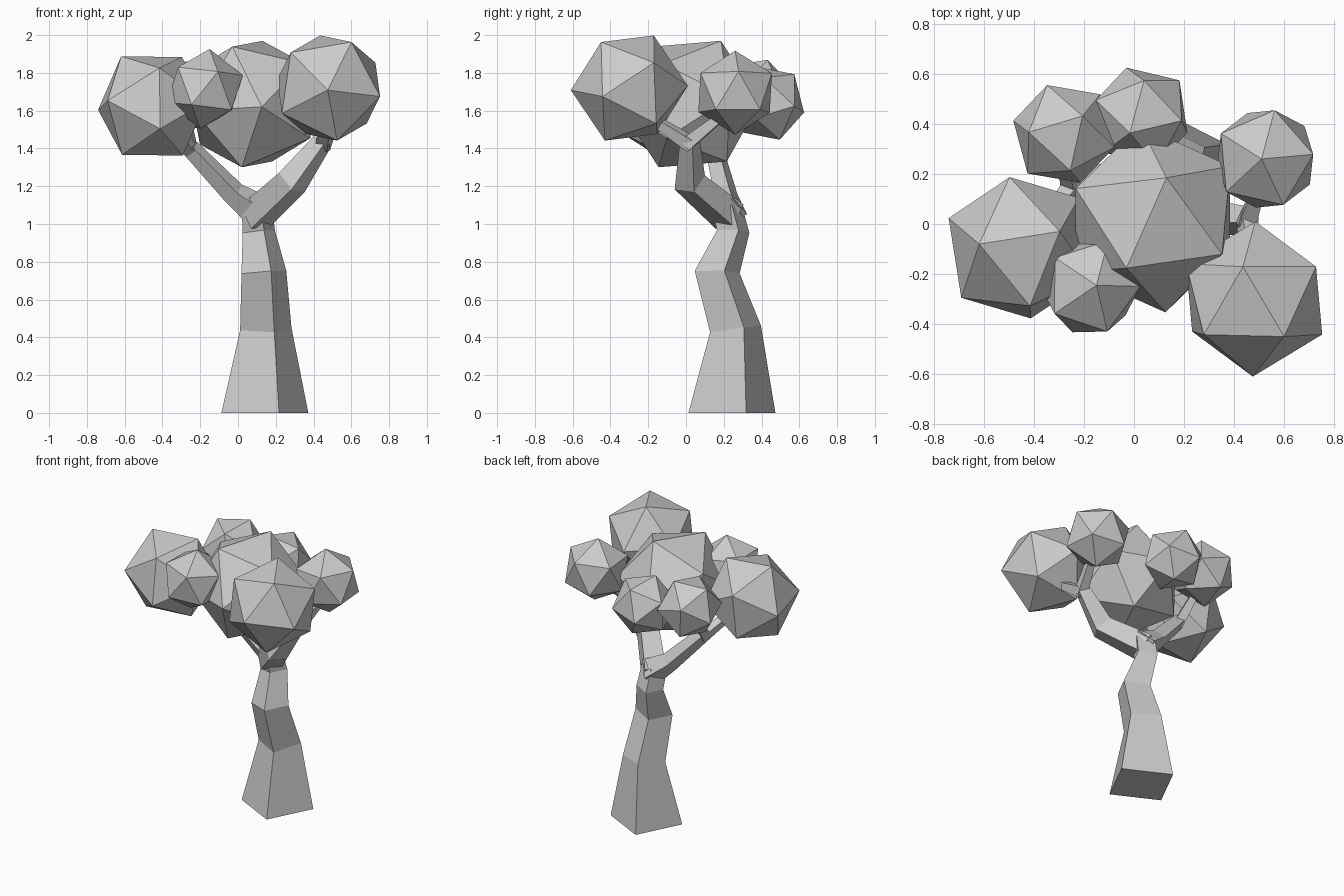
import bpy, bmesh
from mathutils import Vector, Matrix

if "Cube" in bpy.data.objects:
    bpy.data.objects.remove(bpy.data.objects["Cube"])


def finish(bm, name):
    bmesh.ops.recalc_face_normals(bm, faces=bm.faces)
    me = bpy.data.meshes.new(name)
    bm.to_mesh(me)
    bm.free()
    ob = bpy.data.objects.new(name, me)
    bpy.context.collection.objects.link(ob)
    return ob


def limb(name, nodes, flat_start=False):
    """Four-sided tapering tube through (x, y, z, radius) nodes."""
    bm = bmesh.new()
    pts = [Vector(n[:3]) for n in nodes]
    rings = []
    for i, p in enumerate(pts):
        steps = [(b - a).normalized() for a, b in zip(pts, pts[1:])][max(i - 1, 0):i + 1]
        t = sum(steps, Vector()).normalized()
        if i == 0 and flat_start:
            t = Vector((0, 0, 1))
        u = Vector((0.31, -0.95, 0))
        u = (u - t * u.dot(t)).normalized()
        v = t.cross(u)
        r = nodes[i][3]
        rings.append([bm.verts.new(p + d * r) for d in (u, v, -u, -v)])
    for a, b in zip(rings, rings[1:]):
        for k in range(4):
            j = (k + 1) % 4
            bm.faces.new((a[k], a[j], b[j], b[k]))
    bm.faces.new(rings[0][::-1])
    bm.faces.new(rings[-1])
    return finish(bm, name)


def frame(a, b):
    """Axes from a first direction and a second one beside it."""
    a = Vector(a).normalized()
    n = a.cross(Vector(b)).normalized()
    return Matrix((a, n.cross(a), n)).transposed()


def leaf_clump(name, centre, radius, d1, d2):
    """Icosahedron with neighbouring corners turned towards d1 and d2."""
    bm = bmesh.new()
    bmesh.ops.create_icosphere(bm, subdivisions=1, radius=radius)
    bm.verts.ensure_lookup_table()
    v0 = bm.verts[0]
    v1 = v0.link_edges[0].other_vert(v0)
    rot = frame(d1, d2) @ frame(v0.co, v1.co).transposed()
    bmesh.ops.transform(bm, matrix=Matrix.Translation(centre) @ rot.to_4x4(), verts=bm.verts)
    return finish(bm, name)


# Trunk and branches
limb("trunk", [(0.142, 0.243, 0, 0.242), (0.147, 0.262, 0.445, 0.143),
               (0.137, 0.165, 0.745, 0.125), (0.11, 0.25, 0.96, 0.09),
               (0.1, 0.215, 1.09, 0.085)], True)
limb("right_branch", [(0.09, 0.23, 1.04, 0.1), (0.285, 0.02, 1.22, 0.088),
                      (0.45, 0.02, 1.44, 0.055)])
limb("left_branch", [(0.12, 0.23, 1.06, 0.095), (-0.02, 0.21, 1.16, 0.065),
                     (-0.25, 0.15, 1.40, 0.05)])
limb("right_front_twig", [(0.45, 0.03, 1.42, 0.05), (0.48, -0.2, 1.57, 0.03)])
limb("right_back_twig", [(0.45, 0.0, 1.42, 0.05), (0.52, 0.2, 1.58, 0.03)])
limb("left_front_twig", [(-0.24, 0.16, 1.38, 0.045), (-0.38, -0.02, 1.54, 0.03)])
limb("left_back_twig", [(-0.25, 0.14, 1.38, 0.045), (-0.28, 0.3, 1.58, 0.03)])

# Foliage
clumps = [
    ("left", (-0.455, -0.095, 1.625), 0.31, (-0.165, 0.015, 0.265), (0.155, 0.065, 0.26)),
    ("centre", (0.075, 0.02, 1.635), 0.377, (0.055, 0.165, 0.335), (-0.105, -0.195, 0.307)),
    ("right_front", (0.48, -0.30, 1.72), 0.31, (-0.045, 0.13, 0.28), (0.12, -0.15, 0.24)),
    ("right_back", (0.525, 0.26, 1.695), 0.223, (-0.015, 0, 0.22), (0.075, -0.19, 0.1)),
    ("small_front", (-0.175, -0.25, 1.715), 0.213, (0.025, 0.005, 0.21), (0.19, 0, 0.055)),
    ("back_left", (-0.28, 0.36, 1.68), 0.215, (-0.065, 0.19, 0.06), (0.135, 0.18, 0)),
    ("back", (0.03, 0.43, 1.64), 0.21, (0.01, 0.145, 0.155), (-0.06, 0.18, -0.06)),
]
for name, c, r, d1, d2 in clumps:
    leaf_clump(name + "_foliage", c, r, d1, d2)
